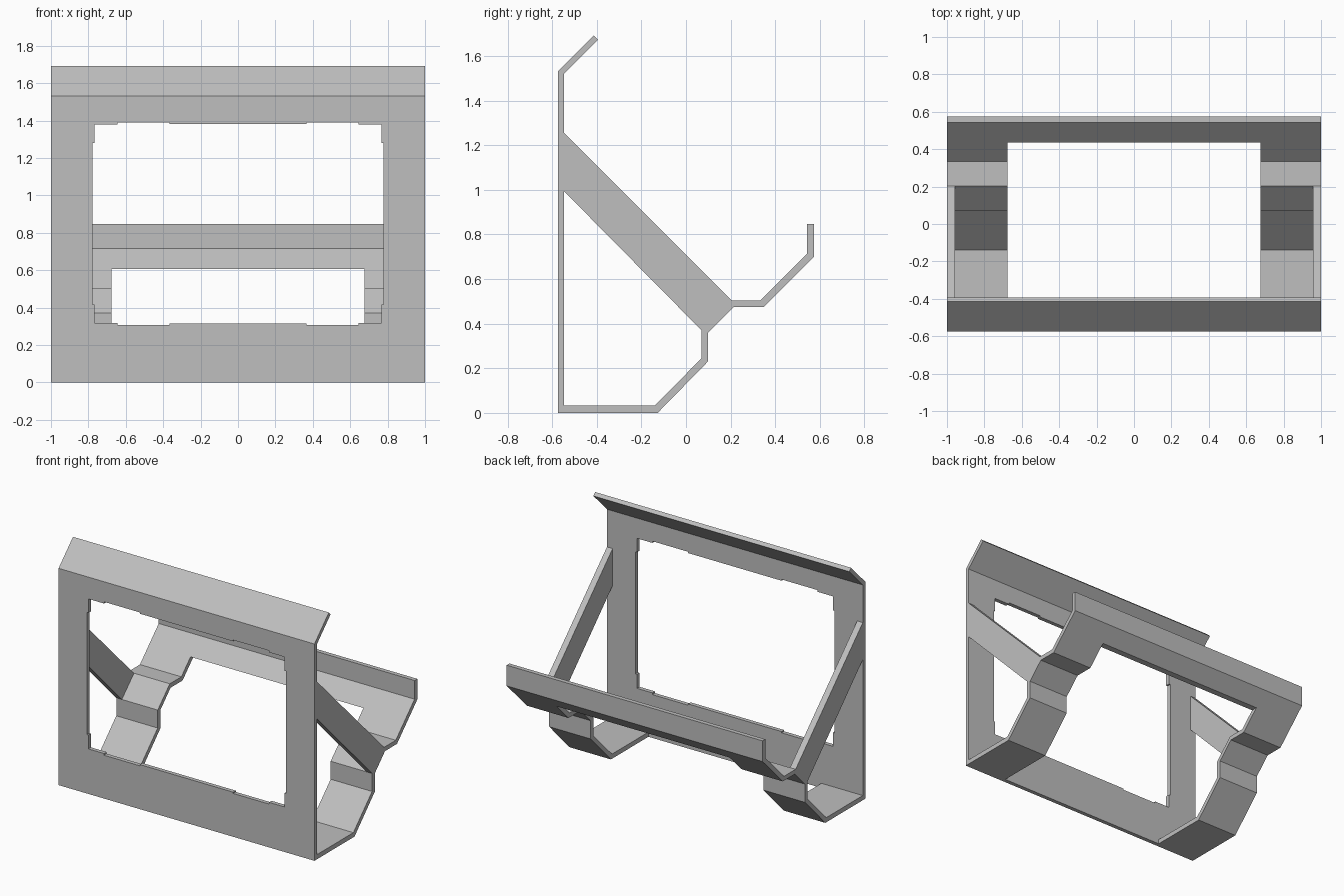
import bpy
import bmesh

cube = bpy.data.objects.get("Cube")
if cube:
    bpy.data.objects.remove(cube, do_unlink=True)

grey = bpy.data.materials.new("plain grey")
grey.use_nodes = True
grey.diffuse_color = (0.52, 0.52, 0.52, 1)
grey.node_tree.nodes["Principled BSDF"].inputs["Base Color"].default_value = (0.52, 0.52, 0.52, 1)


def prism(name, points, start, end, place):
    """Extrude an outline; place(a, b, depth) gives the 3D position."""
    bm = bmesh.new()
    near = [bm.verts.new(place(a, b, start)) for a, b in points]
    far = [bm.verts.new(place(a, b, end)) for a, b in points]
    bm.faces.new(near)
    bm.faces.new(far[::-1])
    for i in range(len(points)):
        j = (i + 1) % len(points)
        bm.faces.new((near[i], far[i], far[j], near[j]))
    bmesh.ops.recalc_face_normals(bm, faces=bm.faces)
    mesh = bpy.data.meshes.new(name)
    bm.to_mesh(mesh)
    bm.free()
    mesh.materials.append(grey)
    obj = bpy.data.objects.new(name, mesh)
    bpy.context.collection.objects.link(obj)
    return obj


def side(a, b, d):
    return (d, a, b)


def front(a, b, d):
    return (a, d, b)


def cut(obj, cutter):
    cutter.hide_render = True
    mod = obj.modifiers.new("cut", "BOOLEAN")
    mod.operation = "DIFFERENCE"
    mod.solver = "EXACT"
    mod.object = cutter
    bpy.context.view_layer.objects.active = obj
    bpy.ops.object.modifier_apply(modifier=mod.name)
    bpy.data.objects.remove(cutter, do_unlink=True)


# Folded sheet: front panel, top flap, base, stepped legs and rear lip
outer = [(-0.414, 1.693), (-0.575, 1.532), (-0.575, 0), (-0.127, 0), (0.099, 0.231),
         (0.099, 0.36), (0.213, 0.474), (0.347, 0.474), (0.574, 0.701), (0.574, 0.847)]
inner = [(0.543, 0.847), (0.543, 0.715), (0.333, 0.505), (0.204, 0.505), (0.069, 0.371),
         (0.069, 0.244), (-0.14, 0.033), (-0.546, 0.033), (-0.546, 1.521), (-0.394, 1.673)]
sheet = prism("folded_sheet_frame", outer + inner, -1, 1, side)

# Opening between the two legs
leg_gap = [(-0.546, -0.2), (0.9, -0.2), (0.9, 0.607), (-0.546, 0.607)]
cut(sheet, prism("leg_gap_cutter", leg_gap, -0.676, 0.676, side))

# Front window with shallow notches, mirrored in both directions about its middle
mid = 0.848
quarter = [(0.778, 0.432), (0.766, 0.432), (0.766, 0.53), (0.645, 0.53),
           (0.645, 0.542), (0.365, 0.542), (0.365, 0.533)]
upper = quarter + [(-x, z) for x, z in reversed(quarter)]
window = [(x, mid + z) for x, z in upper] + [(x, mid - z) for x, z in reversed(upper)]
cut(sheet, prism("window_cutter", window, -0.7, -0.5, front))

# Diagonal side braces
brace = [(-0.546, 1.255), (-0.546, 0.993), (0.069, 0.371), (0.204, 0.505)]
for label, sign in (("left", 1), ("right", -1)):
    prism(label + "_brace", brace, sign * 0.956, sign, side)
